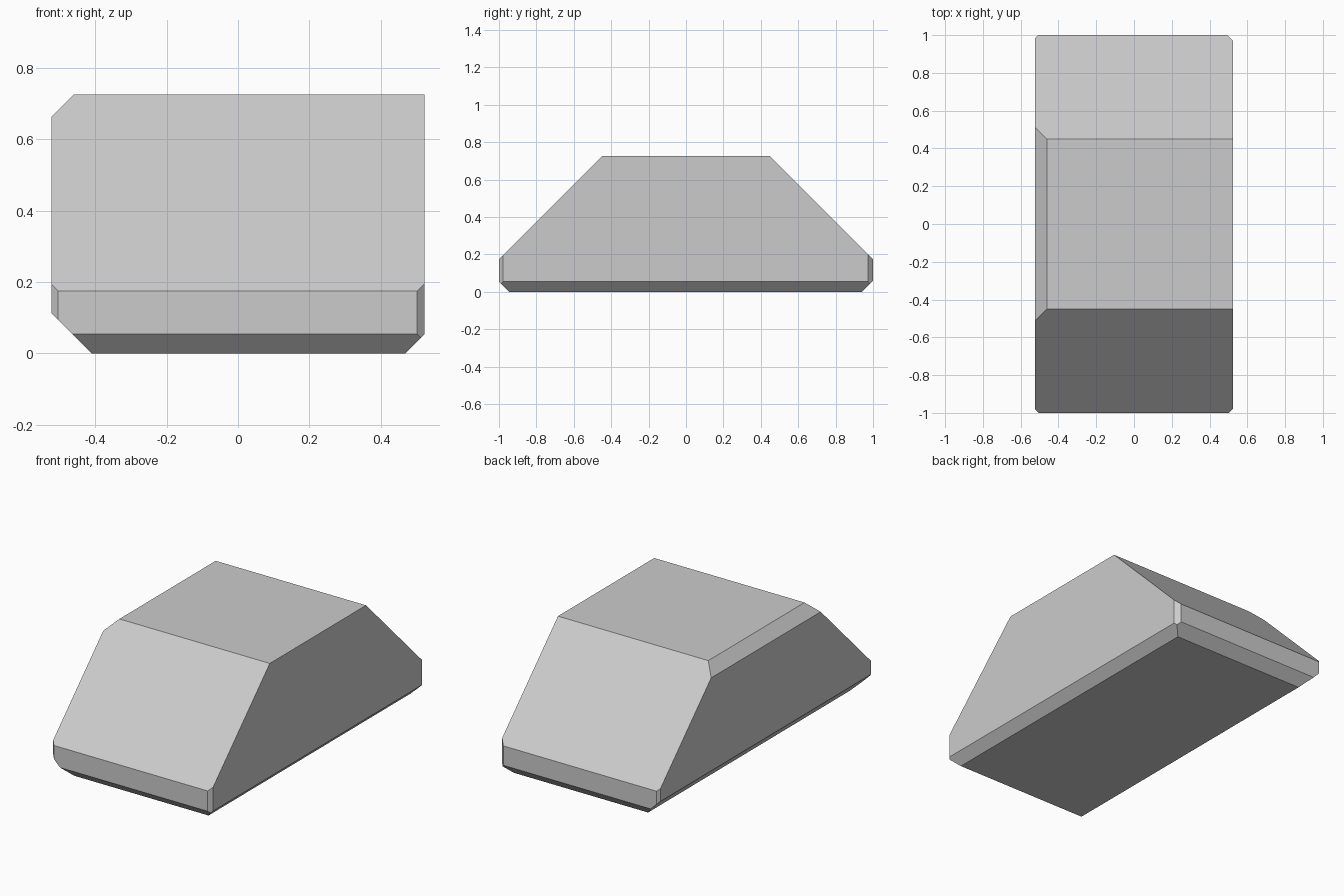
import bpy, bmesh
from mathutils import Vector

if "Cube" in bpy.data.objects:
    bpy.data.objects.remove(bpy.data.objects["Cube"])

W, H = 0.523, 0.725

# Block: start from a plain box
bm = bmesh.new()
bmesh.ops.create_cube(bm, size=1)
for v in bm.verts:
    v.co = Vector((v.co.x * 2 * W, v.co.y * 2, (v.co.z + 0.5) * H))


def cut(normal, dist):
    """Slice off everything beyond the plane normal . p = dist and cap it."""
    n = Vector(normal)
    geom = bm.verts[:] + bm.edges[:] + bm.faces[:]
    res = bmesh.ops.bisect_plane(bm, geom=geom, dist=1e-6, plane_co=n * (dist / n.length_squared),
                                 plane_no=n, clear_outer=True)
    edges = [e for e in res["geom_cut"] if isinstance(e, bmesh.types.BMEdge)]
    bmesh.ops.contextual_create(bm, geom=edges)


# Large front and back slopes
cut((0, -1, 1), 1.175)
cut((0, 1, 1), 1.175)
# Top left edge
cut((-1, 0, 1), 1.186)
# Bottom edges: left, right, front, back
cut((-1, 0, -1), 0.41)
cut((1, 0, -1), 0.469)
cut((0, -1, -1), 0.945)
cut((0, 1, -1), 0.94)
# Upright corners: front right, front left, back right, back left
cut((1, -1, 0), 1.502)
cut((-1, -1, 0), 1.504)
cut((1, 1, 0), 1.495)
cut((-1, 1, 0), 1.508)

bmesh.ops.recalc_face_normals(bm, faces=bm.faces[:])
mesh = bpy.data.meshes.new("chamfered_block")
bm.to_mesh(mesh)
bm.free()
bpy.context.collection.objects.link(bpy.data.objects.new("chamfered_block", mesh))
